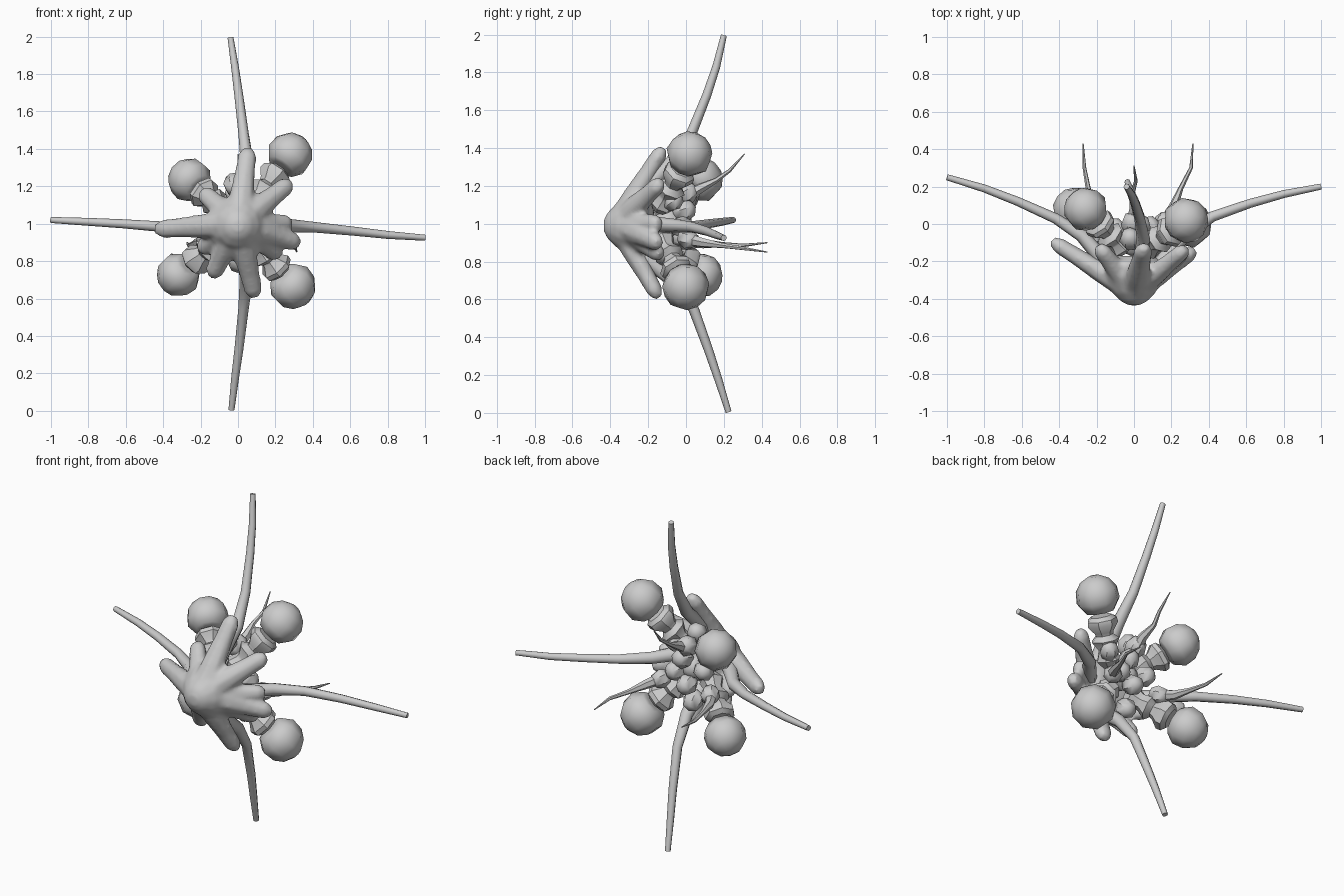
import bpy, bmesh, math
from mathutils import Vector, Matrix

if "Cube" in bpy.data.objects:
    bpy.data.objects.remove(bpy.data.objects["Cube"])


def finish(bm, name, angle=50):
    bmesh.ops.recalc_face_normals(bm, faces=bm.faces)
    me = bpy.data.meshes.new(name)
    bm.to_mesh(me)
    bm.free()
    ob = bpy.data.objects.new(name, me)
    bpy.context.collection.objects.link(ob)
    bpy.ops.object.select_all(action='DESELECT')
    ob.select_set(True)
    bpy.context.view_layer.objects.active = ob
    bpy.ops.object.shade_smooth_by_angle(angle=math.radians(angle))
    return ob


def sweep(name, pts, radii, sides=8, angle=50, wide=1.0):
    """Capped tube through points, one radius per point."""
    pts = [Vector(p) for p in pts]
    bm = bmesh.new()
    rings, u = [], None
    for i, p in enumerate(pts):
        t = (pts[min(i + 1, len(pts) - 1)] - pts[max(i - 1, 0)]).normalized()
        if u is None:
            u = t.cross(Vector((0, 1, 0)))
            if u.length < 0.1:
                u = t.cross(Vector((1, 0, 0)))
        u = (u - t * u.dot(t)).normalized()
        v = t.cross(u)
        rings.append([bm.verts.new(p + radii[i] * (wide * u * math.cos(a) + v * math.sin(a)))
                      for a in (2 * math.pi * k / sides for k in range(sides))])
    for a, b in zip(rings, rings[1:]):
        for k in range(sides):
            n = (k + 1) % sides
            bm.faces.new((a[k], a[n], b[n], b[k]))
    bm.faces.new(rings[0])
    bm.faces.new(rings[-1])
    return finish(bm, name, angle)


def bead(name, loc, r, axis=(0, 0, 1), stretch=1.0):
    bm = bmesh.new()
    rot = Vector((0, 0, 1)).rotation_difference(Vector(axis)).to_matrix().to_4x4()
    bmesh.ops.create_uvsphere(bm, u_segments=7, v_segments=4, radius=r,
        matrix=Matrix.Translation(loc) @ rot @ Matrix.Diagonal((1, 1, stretch, 1)))
    return finish(bm, name, 45)


# Pointed hub facing the front
star = [sweep("hub", [(0, -.435, .99), (0, -.415, .99), (0, -.37, .99), (0, -.29, .99),
                      (0, -.21, .99), (0, -.17, .99)],
              [.03, .07, .115, .16, .17, .10], 12, 60)]

# Blunt fingers fanning back from the hub
tips = [(.055, -.12, 1.40), (.28, -.13, 1.22), (.325, -.14, .895), (.09, -.145, .61),
        (-.14, -.16, .72), (-.44, -.09, .97), (-.19, -.12, 1.17), (.22, -.13, .83),
        (.28, -.14, 1.0), (-.2, -.13, .86)]
for i, tip in enumerate(tips):
    e = Vector(tip)
    s = Vector((e.x * .1, -.34, 1 + (e.z - 1) * .1))
    d = e - s
    star.append(sweep(f"finger_{i + 1}", [s, s + d * .35, s + d * .65, s + d * .9, e],
                      [.065, .058, .048, .044, .025], 8, 55, 1.15))

# Blend the fingers into the hub as one star-shaped skin
bpy.ops.object.select_all(action='DESELECT')
for ob in star:
    ob.select_set(True)
bpy.context.view_layer.objects.active = star[0]
bpy.ops.object.join()
skin = star[0].modifiers.new("blend", 'REMESH')
skin.mode = 'VOXEL'
skin.voxel_size = .012
skin.use_smooth_shade = True
soft = star[0].modifiers.new("soften", 'SMOOTH')
soft.factor, soft.iterations = .5, 8

# Four long tentacles
tentacles = {
    "top": [(.03, -.25, 1.15), (.05, -.08, 1.32), (.03, .03, 1.48), (.005, .11, 1.68),
            (-.015, .16, 1.83), (-.04, .20, 1.995)],
    "bottom": [(.04, -.25, .85), (.045, -.07, .7), (.03, .04, .55), (.005, .12, .33),
               (-.015, .17, .18), (-.035, .225, .005)],
    "left": [(-.14, -.22, .98), (-.28, -.06, .975), (-.42, .03, .985), (-.62, .12, 1.0),
             (-.8, .19, 1.01), (-1, .25, 1.02)],
    "right": [(.14, -.22, 1.0), (.27, -.06, .99), (.42, .04, .98), (.62, .11, .96),
              (.8, .16, .94), (1, .2, .925)]}
for n, p in tentacles.items():
    sweep(f"{n}_tentacle", p, [.045, .036, .028, .024, .021, .016], 8)

# Four jointed stalks with domed bulbs
bulbs = {"upper_right": ((.28, .02, 1.37), .122), "upper_left": ((-.26, .08, 1.235), .118),
         "lower_right": ((.295, -.0, .665), .125), "lower_left": ((-.32, .08, .725), .118)}
for n, (c, r) in bulbs.items():
    c = Vector(c)
    s = Vector((c.x * .2, -.14, 1 + (c.z - 1) * .2))
    d = c - s
    ax = d.normalized()
    ts = [0, .1, .22, .26, .38, .45, .49, .60, .67, .72]
    rs = [.04, .07, .05, .05, .08, .05, .055, .088, .085, .06]
    sweep(f"{n}_stalk", [s + d * t for t in ts], rs, 7, 40)
    # Dome: flat underside, rounded outer end
    prof = [(-.75, .4), (-.72, .68), (-.25, 1), (.3, .95), (.7, .68), (.92, .28)]
    sweep(f"{n}_bulb", [c + ax * r * a for a, _ in prof], [r * b for _, b in prof], 9, 60)

# Cluster of inner beads behind the hub
inner = [((.0, -.09, 1.0), .08), ((.03, -.01, 1.07), .06), ((-.01, .0, 1.16), .062),
         ((-.02, -.08, 1.21), .06), ((.08, -.02, .98), .06), ((-.10, -.03, 1.02), .06),
         ((.0, -.01, .92), .06), ((.16, .01, .92), .055),
         ((-.17, .01, .91), .055), ((.0, -.07, .8), .06), ((.12, -.07, 1.12), .055)]
for i, (c, r) in enumerate(inner):
    bead(f"inner_bead_{i + 1}", c, r, Vector(c) - Vector((0, -.25, .99)), 1.1)

# Thin strands trailing to the back
strands = [[(-.01, .01, 1.15), (0, .08, 1.19), (-.01, .16, 1.23), (.01, .23, 1.28), (0, .31, 1.37)],
           [(-.17, .0, .91), (-.22, .09, .895), (-.245, .19, .89), (-.265, .3, .885), (-.272, .43, .9)],
           [(.16, .0, .92), (.21, .09, .90), (.25, .19, .885), (.305, .3, .87), (.315, .43, .85)]]
for i, p in enumerate(strands):
    sweep(f"strand_{i + 1}", p, [.035, .026, .014, .01, .003], 6)
